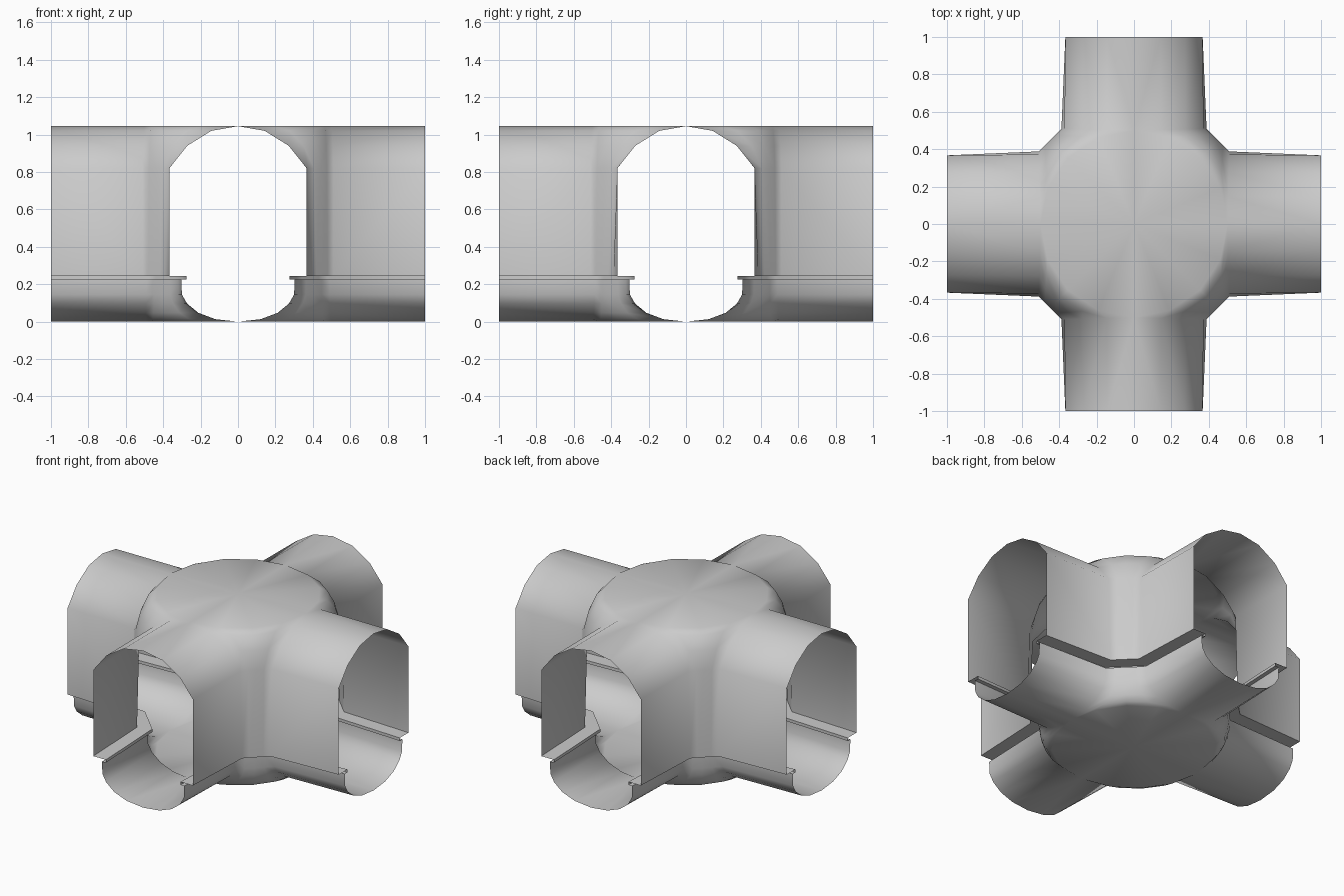
import bpy, bmesh
from math import cos, sin, radians
from mathutils import Vector

if "Cube" in bpy.data.objects:
    bpy.data.objects.remove(bpy.data.objects["Cube"])


def corner_path(end, near, turn):
    """Plan path round one quadrant: arm end, chamfered corner, other arm end."""
    a, b = Vector((turn, near)), Vector((near, turn))
    return [Vector((1, end))] + [a.lerp(b, i / 4) for i in range(5)] + [Vector((end, 1))]


# centre lines of the two arms joined by a quarter of the flat hub
hub = ([Vector((1, 0))] +
       [Vector((0.5 * cos(radians(22.5 * i)), 0.5 * sin(radians(22.5 * i)))) for i in range(5)] +
       [Vector((0, 1))])
wall_top = corner_path(0.367, 0.372, 0.51)
wall_base = corner_path(0.367, 0.388, 0.51)
ledge_lip = corner_path(0.275, 0.297, 0.478)
channel = corner_path(0.303, 0.322, 0.49)


def blend(path, u):
    return [h.lerp(p, u) for h, p in zip(hub, path)]


def loft(name, rows, hub_z=None, flip=False):
    """Skin rows of (plan path, z), optionally fill the hub, mirror to four corners."""
    bm = bmesh.new()
    grid = [[bm.verts.new((p.x, p.y, z)) for p in path] for path, z in rows]
    for r0, r1 in zip(grid, grid[1:]):
        for i in range(len(r0) - 1):
            bm.faces.new((r0[i], r1[i], r1[i + 1], r0[i + 1]))
    if hub_z is not None:
        c = bm.verts.new((0, 0, hub_z))
        row = grid[0]
        for i in range(1, len(row) - 2):
            bm.faces.new((c, row[i], row[i + 1]))
    if flip:
        bmesh.ops.reverse_faces(bm, faces=bm.faces[:])
    mesh = bpy.data.meshes.new(name)
    bm.to_mesh(mesh)
    bm.free()
    ob = bpy.data.objects.new(name, mesh)
    bpy.context.collection.objects.link(ob)
    bpy.ops.object.select_all(action='DESELECT')
    ob.select_set(True)
    bpy.context.view_layer.objects.active = ob
    mod = ob.modifiers.new("four_corners", 'MIRROR')
    mod.use_axis = (True, True, False)
    mod.merge_threshold = 0.0005
    bpy.ops.object.modifier_apply(modifier=mod.name)
    bpy.ops.object.shade_smooth_by_angle(angle=radians(60))
    return ob


# arched ceiling and side walls
arch = [(0, 1.045), (0.39, 1.02), (0.74, 0.94), (1, 0.82)]
loft("arched_tunnel_shell",
     [(blend(wall_top, u), z) for u, z in arch] + [(wall_base, 0.245)], hub_z=1.045)

# walkway ledge with its lip and return
loft("walkway_ledge", [(wall_base, 0.245), (ledge_lip, 0.245),
                       (ledge_lip, 0.225), (channel, 0.225)])

# rounded channel floor
trough = [(0, 0.0), (0.4, 0.013), (0.7, 0.047), (0.9, 0.097), (0.99, 0.145), (1, 0.225)]
loft("channel_floor", [(blend(channel, u), z) for u, z in trough], hub_z=0.0, flip=True)
